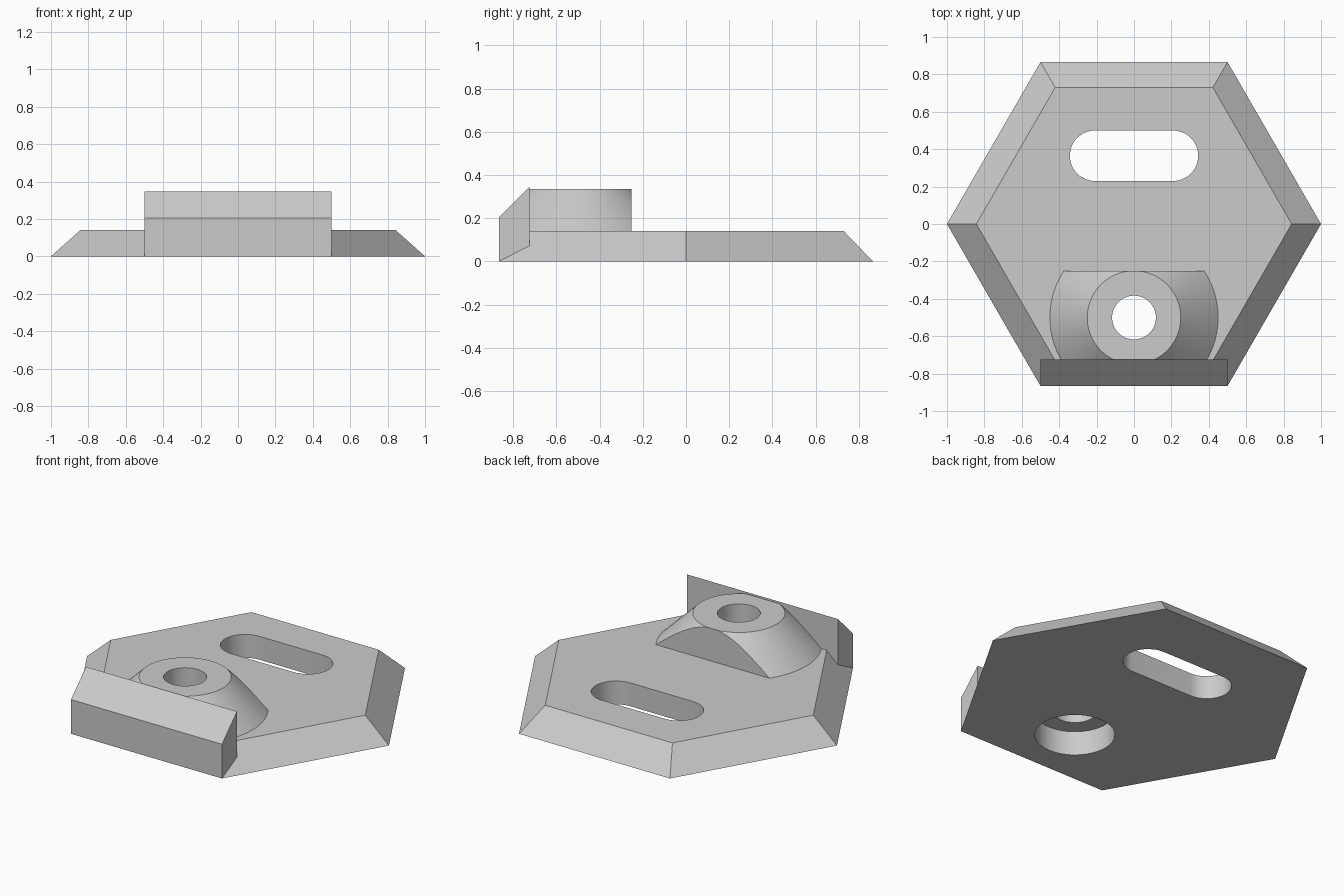
import bpy, bmesh, math

if "Cube" in bpy.data.objects:
    bpy.data.objects.remove(bpy.data.objects["Cube"])

grey = bpy.data.materials.new("light grey")
grey.diffuse_color = (0.6, 0.6, 0.6, 1)
grey.use_nodes = True
grey.node_tree.nodes["Principled BSDF"].inputs["Base Color"].default_value = grey.diffuse_color


def finish(name, bm):
    bmesh.ops.recalc_face_normals(bm, faces=bm.faces[:])
    mesh = bpy.data.meshes.new(name)
    bm.to_mesh(mesh)
    bm.free()
    mesh.materials.append(grey)
    obj = bpy.data.objects.new(name, mesh)
    bpy.context.collection.objects.link(obj)
    return obj


def loft_mesh(lower, upper):
    """Closed solid between two matching rings of points."""
    bm = bmesh.new()
    a = [bm.verts.new(p) for p in lower]
    b = [bm.verts.new(p) for p in upper]
    bm.faces.new(a)
    bm.faces.new(b)
    for i in range(len(a)):
        j = (i + 1) % len(a)
        bm.faces.new((a[i], a[j], b[j], b[i]))
    return bm


def ring(r, z, n, cy=0.0):
    return [(r * math.cos(2 * math.pi * i / n),
             cy + r * math.sin(2 * math.pi * i / n), z) for i in range(n)]


def slot_ring(half, r, cy, z, n=24):
    pts = []
    for side in (1, -1):
        for i in range(n + 1):
            t = math.pi * i / n - math.pi / 2
            pts.append((side * (half + r * math.cos(t)), cy + side * r * math.sin(t), z))
    return pts


def combine(target, tool, operation):
    mod = target.modifiers.new(operation.lower(), 'BOOLEAN')
    mod.operation = operation
    mod.solver = 'EXACT'
    mod.object = tool
    bpy.context.view_layer.objects.active = target
    bpy.ops.object.modifier_apply(modifier=mod.name)
    bpy.data.objects.remove(tool, do_unlink=True)


BOSS_Y = -0.5

# Hexagonal plate with sloping sides
plate = finish("mounting_plate", loft_mesh(ring(1.0, 0, 6), ring(0.843, 0.14, 6)))

# Conical boss, trimmed flat at the back and where it meets the lip
slope = 0.2 / 0.195
bm = loft_mesh(ring(0.25 + slope * 0.235, 0.10, 96, BOSS_Y), ring(0.25, 0.335, 96, BOSS_Y))
for y, direction in ((-0.252, 1), (-0.735, -1)):
    cut = bmesh.ops.bisect_plane(bm, geom=bm.verts[:] + bm.edges[:] + bm.faces[:],
                                 plane_co=(0, y, 0), plane_no=(0, direction, 0),
                                 clear_outer=True)
    edges = [e for e in cut["geom_cut"] if isinstance(e, bmesh.types.BMEdge)]
    bmesh.ops.contextual_create(bm, geom=edges)
boss = finish("boss", bm)

# Raised front lip
profile = [(-0.866, 0), (-0.866, 0.205), (-0.724, 0.347), (-0.724, 0.072)]
lip = finish("front_lip", loft_mesh([(-0.5, y, z) for y, z in profile],
                                    [(0.5, y, z) for y, z in profile]))

# Screw hole, counterbore and elongated slot
hole = finish("screw_hole", loft_mesh(ring(0.117, -0.1, 64, BOSS_Y), ring(0.117, 0.5, 64, BOSS_Y)))
bore = finish("counterbore", loft_mesh(ring(0.217, -0.1, 64, BOSS_Y), ring(0.217, 0.145, 64, BOSS_Y)))
slot = finish("slot", loft_mesh(slot_ring(0.208, 0.135, 0.365, -0.1),
                                slot_ring(0.208, 0.135, 0.365, 0.3)))

for part in (boss, lip):
    combine(plate, part, 'UNION')
for cutter in (hole, bore, slot):
    combine(plate, cutter, 'DIFFERENCE')

plate.select_set(True)
bpy.context.view_layer.objects.active = plate
bpy.ops.object.shade_smooth_by_angle(angle=math.radians(25))
